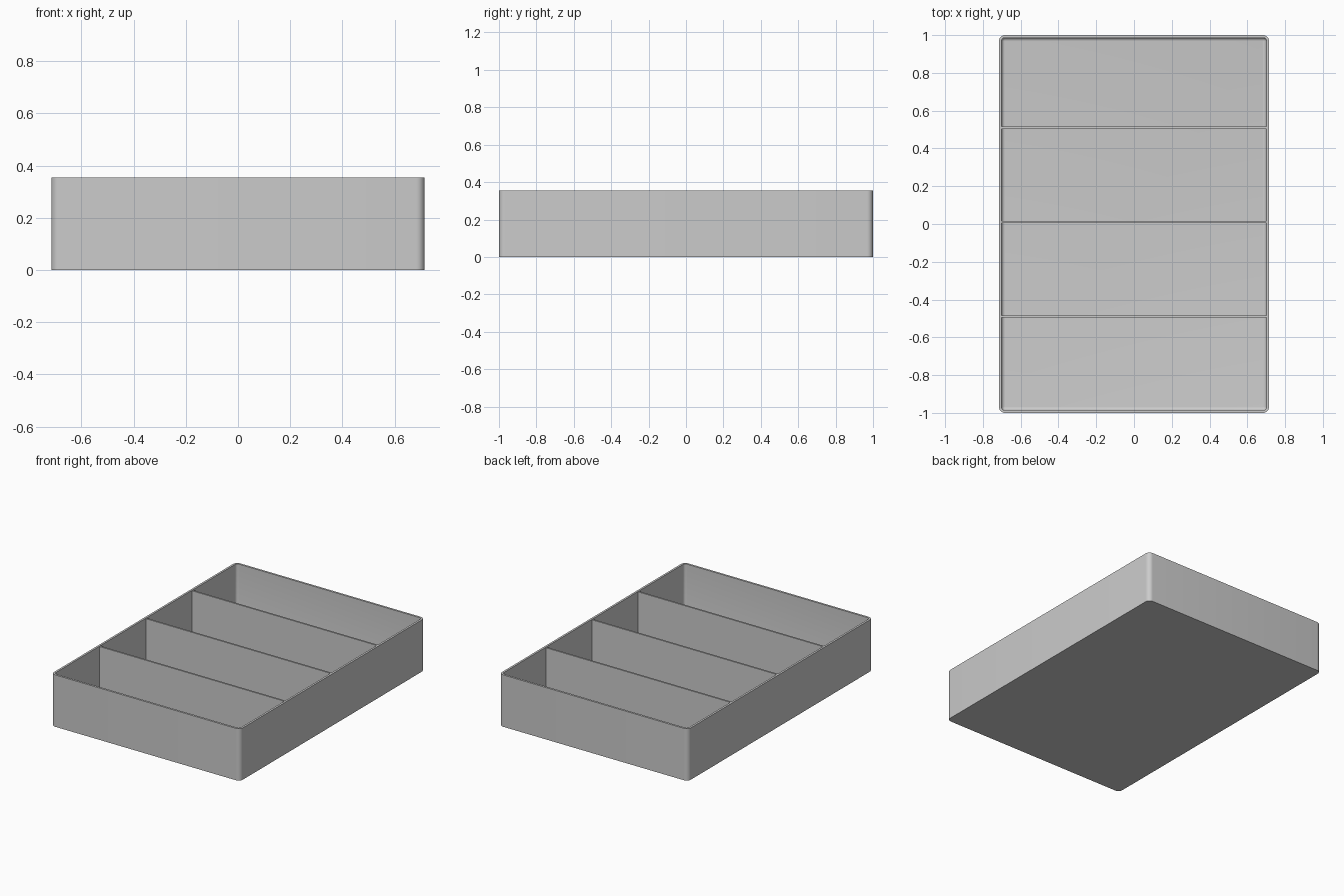
import bpy
import bmesh
from math import cos, sin, pi, radians

HX, HY, H = 0.715, 1.0, 0.355
WALL, FLOOR = 0.014, 0.014
RADIUS, FILLET = 0.032, 0.018

old = bpy.data.objects.get("Cube")
if old:
    bpy.data.objects.remove(old, do_unlink=True)

grey = bpy.data.materials.new("plain grey")
grey.use_nodes = True
color = (0.6, 0.6, 0.6, 1)
grey.diffuse_color = color
grey.node_tree.nodes["Principled BSDF"].inputs["Base Color"].default_value = color


def finish(name, bm):
    bmesh.ops.recalc_face_normals(bm, faces=bm.faces)
    mesh = bpy.data.meshes.new(name)
    bm.to_mesh(mesh)
    bm.free()
    mesh.materials.append(grey)
    obj = bpy.data.objects.new(name, mesh)
    bpy.context.collection.objects.link(obj)
    bpy.ops.object.select_all(action="DESELECT")
    obj.select_set(True)
    bpy.context.view_layer.objects.active = obj
    bpy.ops.object.shade_smooth_by_angle(angle=radians(30))
    return obj


def rounded_ring(bm, inset, z, steps=8):
    """Rounded rectangle of vertices, shrunk inward by inset."""
    r = max(RADIUS - inset, 0.002)
    cx, cy = HX - inset - r, HY - inset - r
    ring = []
    for q, (sx, sy) in enumerate([(1, 1), (-1, 1), (-1, -1), (1, -1)]):
        for i in range(steps + 1):
            a = (q + i / steps) * pi / 2
            ring.append(bm.verts.new((sx * cx + r * cos(a), sy * cy + r * sin(a), z)))
    return ring


# Tray shell: outer wall, rim, inner wall and rounded floor edge
bm = bmesh.new()
profile = [(0, 0), (0, H), (WALL, H)]
for i in range(6):
    a = i / 5 * pi / 2
    profile.append((WALL + FILLET * (1 - cos(a)), FLOOR + FILLET * (1 - sin(a))))
rings = [rounded_ring(bm, inset, z) for inset, z in profile]
for low, high in zip(rings, rings[1:]):
    for i in range(len(low)):
        j = (i + 1) % len(low)
        bm.faces.new((low[i], low[j], high[j], high[i]))
bm.faces.new(rings[0])
bm.faces.new(rings[-1])
finish("tray_shell", bm)

# Dividers across the width
for number, y in enumerate((-0.49, 0.01, 0.51), 1):
    bm = bmesh.new()
    bmesh.ops.create_cube(bm, size=1)
    height = H - FLOOR - 0.002
    bmesh.ops.scale(bm, vec=(2 * HX - 1.6 * WALL, 0.012, height), verts=bm.verts)
    bmesh.ops.translate(bm, vec=(0, y, FLOOR - 0.001 + height / 2), verts=bm.verts)
    finish(f"divider_{number}", bm)
